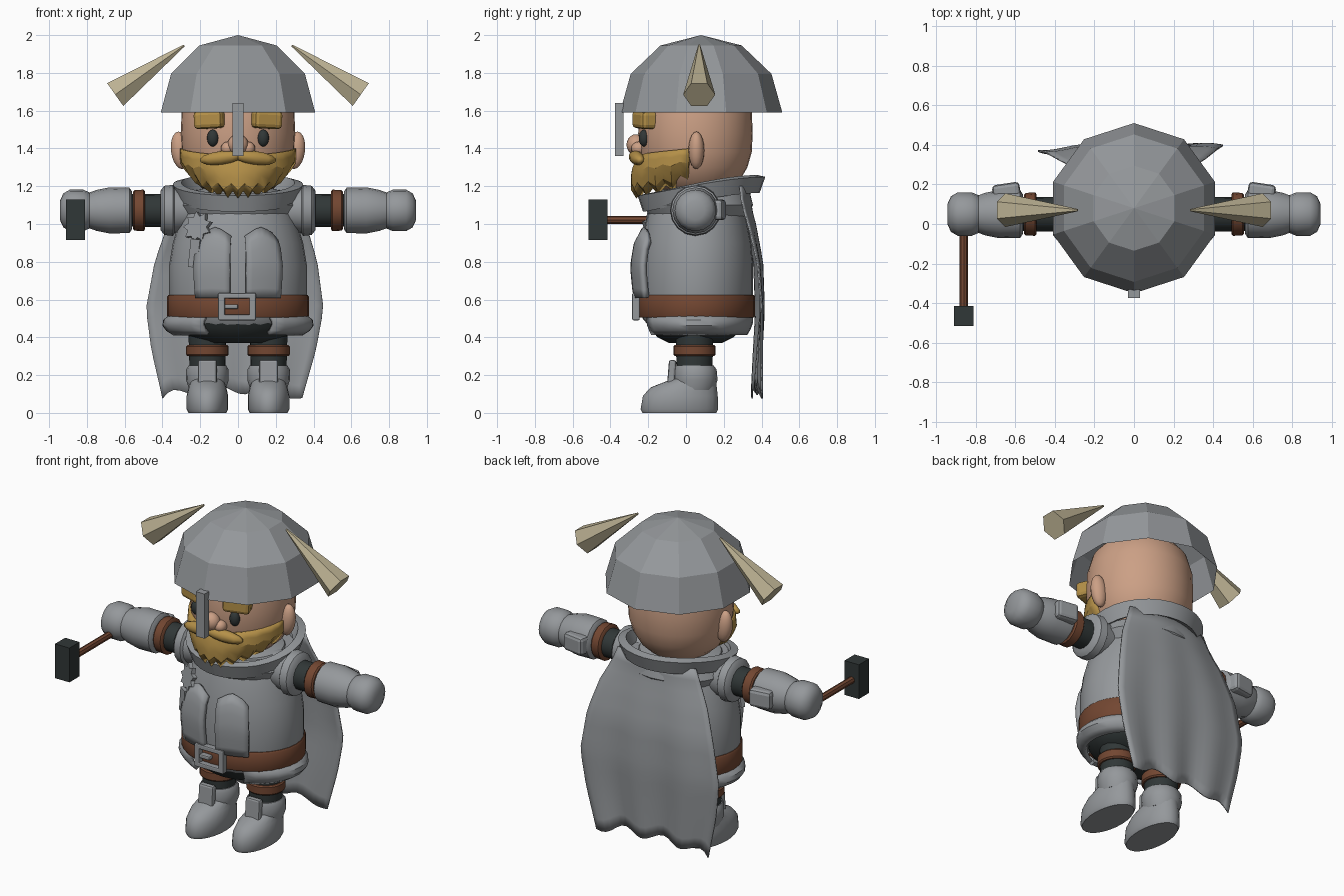
import bpy, bmesh, math
from mathutils import Matrix, Vector, Euler

if "Cube" in bpy.data.objects:
    bpy.data.objects.remove(bpy.data.objects["Cube"])

def material(name, rgb):
    m = bpy.data.materials.new(name)
    m.diffuse_color = (*rgb, 1)
    m.use_nodes = True
    m.node_tree.nodes["Principled BSDF"].inputs["Base Color"].default_value = m.diffuse_color
    return m

STEEL = material("steel grey", (.30, .315, .33))
SKIN = material("skin", (.60, .35, .235))
HAIR = material("golden hair", (.46, .28, .065))
LEATHER = material("brown leather", (.17, .062, .031))
DARK = material("dark cloth", (.030, .038, .038))
HORN = material("horn", (.50, .44, .29))
H = math.pi / 2

def finish(name, bm, mat, smooth=40, loc=(0, 0, 0), rot=(0, 0, 0)):
    bmesh.ops.recalc_face_normals(bm, faces=bm.faces)
    me = bpy.data.meshes.new(name)
    bm.to_mesh(me)
    bm.free()
    ob = bpy.data.objects.new(name, me)
    bpy.context.collection.objects.link(ob)
    me.materials.append(mat)
    ob.location, ob.rotation_euler = loc, rot
    if smooth:
        bpy.ops.object.select_all(action='DESELECT')
        ob.select_set(True)
        bpy.context.view_layer.objects.active = ob
        bpy.ops.object.shade_smooth_by_angle(angle=math.radians(smooth))
    return ob

def loft(name, secs, mat, n=24, caps=True, start=0, **kw):
    """Stack elliptical sections (height, centre y, radius x, radius y)."""
    bm = bmesh.new()
    rings = [[bm.verts.new((rx * math.cos(start + 2 * math.pi * i / n),
                            cy + ry * math.sin(start + 2 * math.pi * i / n), z))
              for i in range(n)] for z, cy, rx, ry in secs]
    for a, b in zip(rings, rings[1:]):
        for i in range(n):
            bm.faces.new((a[i], a[(i + 1) % n], b[(i + 1) % n], b[i]))
    if caps:
        bm.faces.new(rings[0])
    bm.faces.new(rings[-1])
    bmesh.ops.remove_doubles(bm, verts=bm.verts, dist=1e-5)
    return finish(name, bm, mat, **kw)

def turned(name, prof, mat, **kw):
    return loft(name, [(z, 0, r, r) for z, r in prof], mat, **kw)

def ball(name, loc, size, mat, rot=(0, 0, 0), n=16):
    bm = bmesh.new()
    bmesh.ops.create_uvsphere(bm, u_segments=n, v_segments=n // 2 + 2, radius=1,
                              matrix=Matrix.Diagonal((*size, 1)))
    return finish(name, bm, mat, 60, loc, rot)

def box(name, lo, hi, mat, bevel=0, rot=(0, 0, 0)):
    bm = bmesh.new()
    size = [b - a for a, b in zip(lo, hi)]
    bmesh.ops.create_cube(bm, size=1, matrix=Matrix.Diagonal((*size, 1)))
    ob = finish(name, bm, mat, 0, [(a + b) / 2 for a, b in zip(lo, hi)], rot)
    if bevel:
        m = ob.modifiers.new("bevel", 'BEVEL')
        m.width, m.segments = bevel, 2
    return ob

def sheet(name, fn, nu, nv, mat, thick=0, smooth=40):
    """Grid surface fn(u, v) with optional thickness centred on it."""
    bm = bmesh.new()
    g = [[bm.verts.new(fn(i / nu, j / nv)) for j in range(nv + 1)] for i in range(nu + 1)]
    for i in range(nu):
        for j in range(nv):
            bm.faces.new((g[i][j], g[i + 1][j], g[i + 1][j + 1], g[i][j + 1]))
    ob = finish(name, bm, mat, smooth)
    if thick:
        m = ob.modifiers.new("thickness", 'SOLIDIFY')
        m.thickness, m.offset = thick, 0
    return ob

def lerp(table, t):
    for a, b in zip(table, table[1:]):
        if t <= b[0]:
            f = max(0, (t - a[0]) / (b[0] - a[0]))
            return [p + f * (q - p) for p, q in zip(a[1:], b[1:])]
    return list(table[-1][1:])

# Helmet, nose guard and horns
turned("helmet", [(.41 * math.sin(a), .43 * math.cos(a)) for a in (0, H / 3, 2 * H / 3, H)],
       STEEL, n=10, caps=False, start=H, smooth=0, loc=(0, .08, 1.59))
box("nose_guard", (-.03, -.375, 1.36), (.03, -.33, 1.64), STEEL)
for s in (1, -1):
    d = Vector((-.365 * s, 0, .26))
    turned("horn", [(0, .085), (d.length, .006)], HORN, n=6, smooth=0, start=H,
           loc=(.65 * s, .07, 1.685), rot=(0, math.atan2(d.x, d.z), 0))

# Head and face
loft("head", [(z, .05, r, r) for z, r in ((1.14, .1), (1.18, .18), (1.23, .235), (1.3, .275),
     (1.38, .298), (1.48, .303), (1.6, .298), (1.7, .27), (1.78, .2), (1.82, .08))], SKIN, n=32)
ball("nose", (0, -.265, 1.42), (.055, .05, .055), SKIN)
for s in (1, -1):
    ball("nostril", (.055 * s, -.25, 1.40), (.036, .04, .036), SKIN)
    ball("eye", (.133 * s, -.222, 1.455), (.031, .028, .045), DARK)
    ball("ear", (.305 * s, .055, 1.39), (.05, .042, .1), SKIN, (0, .12 * s, 0))
    box("eyebrow", (.068 * s if s > 0 else -.23, -.265, 1.505),
        (.23 if s > 0 else -.068, -.17, 1.6), HAIR, .022, (0, .05 * s, .38 * s))
    ball("moustache", (.09 * s, -.262, 1.35), (.12, .035, .036), HAIR, (0, .12 * s, .2 * s), 10)

def beard(u, v):
    a = (u - .5) * 2
    ang = a * math.radians(84)
    rx, ry = lerp([(0, .292, .298), (.45, .29, .325), (.8, .235, .325), (1, .165, .3)], v)
    top = 1.35 + .05 * abs(a)
    zig = .018 * (1 if round(u * 20) % 2 else -1)
    bottom = 1.165 + .07 * a * a + zig
    return (rx * math.sin(ang), .05 - ry * math.cos(ang), top + (bottom - top) * v)
sheet("beard", beard, 20, 5, HAIR, .035, 20)

# Torso
BODY = [(.44, .28, .235), (.5, .345, .285), (.63, .365, .30), (.78, .365, .30), (.9, .345, .29),
        (1.0, .315, .27), (1.1, .28, .245), (1.17, .24, .22), (1.2, .15, .14)]
loft("torso", [(z, .055, rx, ry) for z, rx, ry in BODY], STEEL, n=32)

# Front panels of the jerkin
for s in (1, -1):
    def panel(u, v):
        a = math.radians(6 + 29 * u) * s
        top = lerp([(0, .93), (.45, .98), (.8, .955), (1, .91)], u)[0]
        z = .61 + (top - .61) * v
        rx, ry = lerp(BODY, z)
        o = lerp([(0, .022), (.5, .038), (.85, .03), (1, .012)], v)[0]
        return ((rx + o) * math.sin(a), .055 - (ry + o) * math.cos(a), z)
    sheet("jerkin_panel", panel, 6, 7, STEEL, .03)

# Star badge with ribbon
bm = bmesh.new()
pts = [bm.verts.new(((.085 if i % 2 else .058) * math.cos(i * math.pi / 9), 0,
                     (.085 if i % 2 else .058) * math.sin(i * math.pi / 9))) for i in range(18)]
f = bm.faces.new(pts)
r = bmesh.ops.extrude_face_region(bm, geom=[f])
bmesh.ops.translate(bm, vec=(0, -.025, 0), verts=[v for v in r["geom"] if isinstance(v, bmesh.types.BMVert)])
finish("star_badge", bm, STEEL, 0, (-.205, -.175, .98), (-.2, 0, -.55))
box("badge_ribbon", (-.255, -.225, .77), (-.2, -.2, .92), STEEL, 0, (0, .12, -.5))

# Belt and buckle
loft("belt", [(.505, .055, .37, .305), (.515, .055, .375, .31), (.615, .055, .375, .31),
              (.625, .055, .368, .303)], LEATHER, n=32)
for n, lo, hi in (("side", (-.105, .49), (-.07, .635)), ("side", (.06, .49), (.095, .635)),
                  ("bar", (-.105, .49), (.095, .52)), ("bar", (-.105, .605), (.095, .635)),
                  ("prong", (-.07, .55), (0, .575))):
    box("buckle_" + n, (lo[0], -.285, lo[1]), (hi[0], -.245, hi[1]), STEEL, .007)

# Flared skirt, open at the front, over dark breeches
def skirt(u, v):
    a = math.radians(28 + 304 * u)
    rx, ry, z = lerp([(0, .345, .285, .515), (.35, .385, .29, .49), (.7, .39, .28, .455),
                      (1, .335, .26, .42)], v)
    return (rx * math.sin(a), .055 - ry * math.cos(a), z)
sheet("skirt", skirt, 28, 5, STEEL, .025)
loft("breeches", [(.37, .05, .17, .14), (.40, .05, .25, .2), (.45, .055, .315, .25),
                  (.51, .055, .335, .28)], DARK)

# Legs and boots
for s in (1, -1):
    x = .162 * s
    turned("leg", [(.2, .094), (.42, .1)], DARK, loc=(x, .045, 0))
    turned("knee_band", [(.30, .105), (.308, .112), (.352, .112), (.36, .105)], LEATHER,
           loc=(x, .045, 0))
    loft("boot", [(0, -.035, .1, .195), (.02, -.035, .11, .205), (.09, -.03, .11, .198),
                  (.135, -.012, .1, .175), (.165, .025, .09, .135), (.185, .048, .09, .108)],
         STEEL, loc=(x, 0, 0))
    loft("boot_cuff", [(.12, .045, .095, .105), (.175, .05, .113, .117), (.23, .047, .112, .115),
                       (.25, .042, .1, .105)], STEEL, n=16, loc=(x, 0, 0))
    box("boot_tongue", (x - .05, -.095, .15), (x + .05, -.055, .28), STEEL, .012, (-.08, 0, 0))

# Arms, built outward from each shoulder
for s in (1, -1):
    for name, prof, mat in (
        ("shoulder", [(.18, .1), (.3, .115), (.335, .12), (.345, .135), (.39, .13), (.41, .105)], STEEL),
        ("sleeve", [(.36, .088), (.58, .086)], DARK),
        ("arm_band", [(.492, .1), (.5, .11), (.548, .107), (.556, .098)], LEATHER),
        ("glove_cuff", [(.56, .098), (.575, .12), (.68, .122), (.75, .108), (.8, .09)], STEEL),
        ("hand", [(.765, .07), (.785, .095), (.82, .11), (.89, .11), (.925, .09), (.943, .05)], STEEL)):
        turned(name, prof, mat, n=16, loc=(0, .05, 1.072), rot=(0, H * s, 0))
    box("cuff_plate", (.645 * s - .07, .13, 1.02), (.645 * s + .07, .205, 1.13), STEEL, .02,
        (0, 0, -.15 * s))

# Hammer
turned("hammer_handle", [(0, .021), (.45, .021)], LEATHER, n=8, smooth=0,
       loc=(-.86, 0, 1.022), rot=(H, 0, 0))
box("hammer_head", (-.91, -.515, .915), (-.81, -.415, 1.13), DARK)

# Collar: tilted band, wide and low at the front
def collar(u, v):
    a = 2 * math.pi * u
    k = (1 + math.cos(a)) / 2
    prof = [(.315, 1.165), (.345, 1.25), (.30, 1.26), (.27, 1.19), (.315, 1.165)]
    r, z = prof[round(v * 4)]
    return (r * math.sin(a), .075 - r * math.cos(a) * (1 - .04 * k), z - .10 * k + .02 * math.sin(a) ** 2 * (1 - k))
sheet("cape_collar", collar, 32, 4, STEEL)
loft("mantle", [(1.04, .06, .29, .255), (1.1, .065, .325, .29), (1.16, .07, .29, .27)], STEEL)

# Cape with ragged hem
def cape(u, v):
    a = (u - .5) * 2
    hem = .12 + .022 * math.sin(u * 19) - .045 * abs(a) ** 4
    z = 1.2 + (hem - 1.2) * v
    w, y = lerp([(.08, .37, .375), (.33, .435, .39), (.55, .47, .405), (.8, .43, .40),
                 (1.0, .365, .365), (1.1, .31, .34), (1.2, .27, .335)], z)
    fold = .012 * math.sin(a * 9) * v
    return (-.03 * v + w * a, y + fold + .02 * a * v - .05 * a * a * (1 - v), z)
sheet("cape", cape, 22, 16, STEEL, .008)
